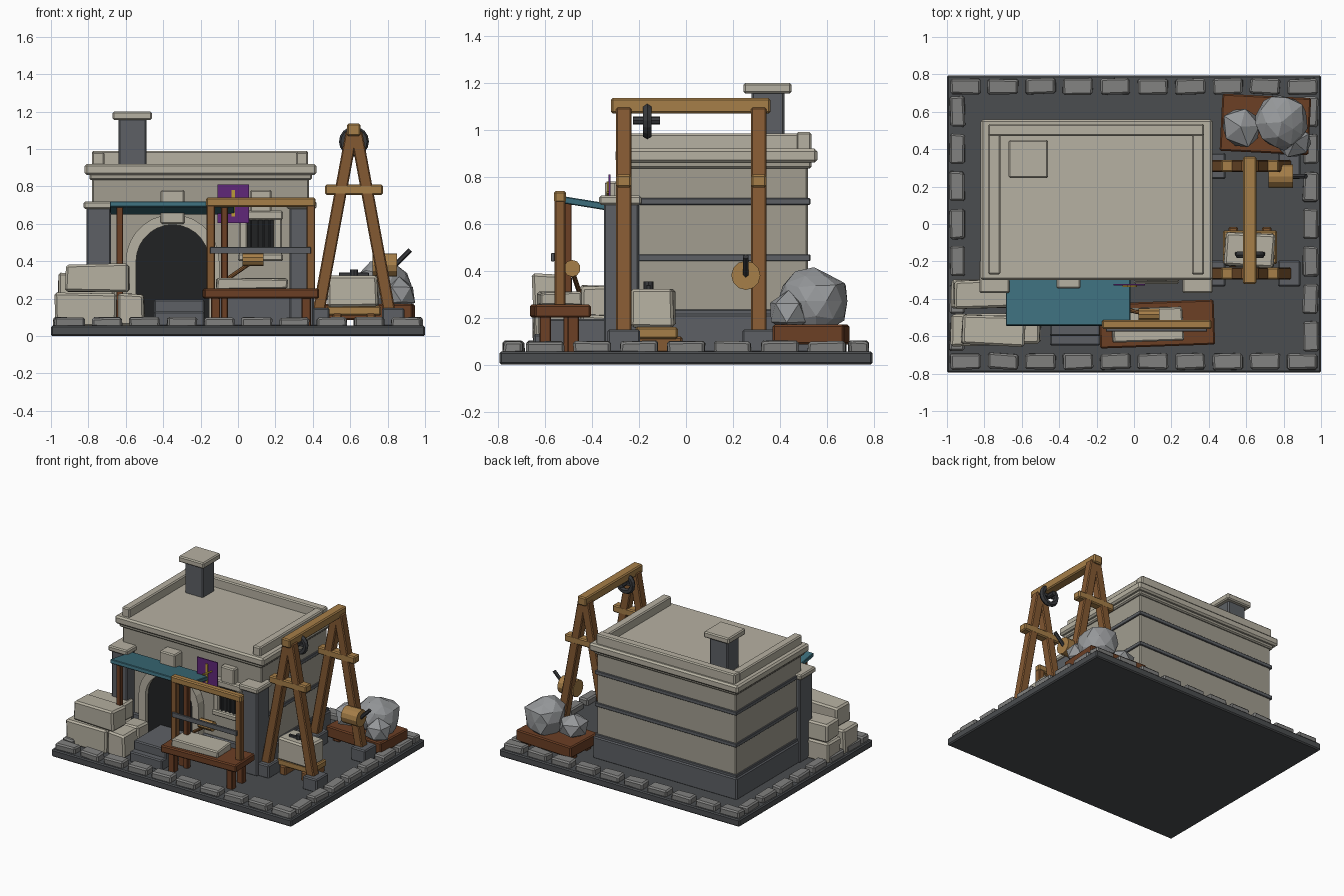
import bpy, bmesh, math, random
from mathutils import Vector

if "Cube" in bpy.data.objects:
    bpy.data.objects.remove(bpy.data.objects["Cube"])
random.seed(4)

COL = dict(ground=(.07, .075, .08), kerb=(.22, .22, .215), wall=(.36, .34, .28), trim=(.47, .44, .36),
           slate=(.11, .118, .13), wood_dark=(.15, .05, .018), wood=(.23, .10, .032),
           wood_light=(.38, .21, .065), teal=(.045, .155, .2), purple=(.115, .02, .19),
           black=(.015, .016, .017), iron=(.04, .042, .046), gold=(.5, .33, .04), rock=(.30, .31, .32))
MAT = {}
for k, c in COL.items():
    MAT[k] = bpy.data.materials.new(k)
    MAT[k].diffuse_color = (*c, 1)


def add(name, bm, mat, bev=0):
    bmesh.ops.recalc_face_normals(bm, faces=bm.faces)
    me = bpy.data.meshes.new(name)
    bm.to_mesh(me)
    bm.free()
    me.materials.append(MAT[mat])
    ob = bpy.data.objects.new(name, me)
    bpy.context.collection.objects.link(ob)
    if bev:
        m = ob.modifiers.new("bevel", 'BEVEL')
        m.width, m.segments = bev, 1
    return ob


def box(name, x, y, z, mat, rot=0, bev=.008, jitter=0):
    """Box from (min, max) pairs, turned about z, optionally hewn unevenly."""
    bm = bmesh.new()
    bmesh.ops.create_cube(bm, size=1)
    for v in bm.verts:
        v.co = Vector((v.co.x * (x[1] - x[0]), v.co.y * (y[1] - y[0]), v.co.z * (z[1] - z[0])))
        v.co += Vector([random.uniform(-jitter, jitter) for _ in range(3)])
    ob = add(name, bm, mat, bev)
    ob.location = ((x[0] + x[1]) / 2, (y[0] + y[1]) / 2, (z[0] + z[1]) / 2)
    ob.rotation_euler.z = rot
    return ob


def orient(ob, a, b):
    ob.location = (a + b) / 2
    ob.rotation_euler = (b - a).to_track_quat('Z', 'Y').to_euler()


def beam(name, a, b, w, mat):
    a, b = Vector(a), Vector(b)
    l = (b - a).length / 2
    orient(box(name, (-w / 2, w / 2), (-w / 2, w / 2), (-l, l), mat, bev=w * .1), a, b)


def rod(name, a, b, r, mat, n=12):
    a, b = Vector(a), Vector(b)
    bm = bmesh.new()
    bmesh.ops.create_cone(bm, cap_ends=True, segments=n, radius1=r, radius2=r, depth=(b - a).length)
    orient(add(name, bm, mat), a, b)


def prism(name, pts, y0, y1, mat):
    """Front-view outline (x, z) pushed from y0 to y1."""
    bm = bmesh.new()
    f = bm.faces.new([bm.verts.new((x, y0, z)) for x, z in pts])
    g = bmesh.ops.extrude_face_region(bm, geom=[f])
    bmesh.ops.translate(bm, vec=(0, y1 - y0, 0), verts=[v for v in g['geom'] if isinstance(v, bmesh.types.BMVert)])
    return add(name, bm, mat)


# ground slab and kerb stones
box("ground_slab", (-1, 1), (-.795, .795), (0, .055), 'ground')
for i in range(10):
    for s in (-1, 1):
        x = -.9 + .2 * i
        box("kerb_stone", (x - .08, x + .08), (s * .735 - .042, s * .735 + .042), (.045, .1),
            'kerb', random.uniform(-.04, .04), .01, .004)
for i in range(7):
    for s in (-1, 1):
        y = -.6 + .2 * i
        box("kerb_stone_side", (s * .945 - .04, s * .945 + .04), (y - .08, y + .08), (.045, .1),
            'kerb', random.uniform(-.04, .04), .01, .004)

# building shell
box("walls", (-.78, .38), (-.26, .52), (.05, .87), 'wall')
box("plinth", (-.80, .40), (-.275, .54), (.05, .215), 'slate')
for z in (.22, .455, .695):
    box("course_band", (-.79, .39), (-.255, .53), (z - .014, z + .014), 'slate', bev=.003)
box("cornice_lower", (-.795, .395), (-.28, .535), (.835, .87), 'wall')
box("cornice", (-.82, .42), (-.30, .56), (.86, .92), 'trim', bev=.012)
box("parapet_back", (-.78, .375), (.47, .535), (.91, .99), 'trim')
for n, x in (("left", -.78), ("right", .31)):
    box("parapet_" + n, (x, x + .065), (-.27, .48), (.91, .985), 'trim')
box("chimney", (-.64, -.49), (.28, .42), (.9, 1.17), 'slate')
box("chimney_cap", (-.67, -.46), (.245, .45), (1.155, 1.2), 'trim')
for n, x in (("left", -.81), ("right", .275)):
    box("pilaster_" + n, (x, x + .13), (-.35, -.2), (.05, .69), 'slate')
    box("pilaster_cap_" + n, (x - .015, x + .145), (-.37, -.19), (.68, .72), 'trim')

# arched doorway
def arch(r, n=14):
    return [(-.35 + r * math.cos(math.pi * i / n), .4 + r * math.sin(math.pi * i / n)) for i in range(n + 1)]


prism("doorway_dark", [(-.155, .05)] + arch(.195) + [(-.545, .05)], -.29, -.25, 'black')
prism("door_surround", [(-.1, .05)] + arch(.25) + [(-.6, .05), (-.545, .05)] + arch(.195)[::-1] + [(-.155, .05)],
      -.325, -.25, 'trim')
box("door_keystone", (-.415, -.285), (-.345, -.25), (.6, .78), 'trim')
box("door_step_low", (-.45, -.18), (-.65, -.45), (.05, .13), 'slate')
box("door_step_high", (-.45, -.18), (-.6, -.27), (.05, .195), 'slate')

# barred window
box("window_dark", (.05, .19), (-.285, -.25), (.44, .62), 'black', bev=0)
box("window_sill", (.0, .24), (-.32, -.25), (.40, .44), 'trim')
box("window_lintel", (.0, .24), (-.31, -.25), (.62, .67), 'trim')
for x in (.005, .19):
    box("window_jamb", (x, x + .045), (-.305, -.25), (.43, .63), 'trim')
for i in range(4):
    rod("window_bar", (.07 + .033 * i, -.292, .44), (.07 + .033 * i, -.292, .62), .007, 'iron', 6)
box("window_keystone", (.065, .18), (-.305, -.25), (.66, .78), 'trim')

# awning and banner
aw = box("awning", (-.685, -.02), (-.545, -.29), (.67, .7), 'teal', bev=.004)
aw.rotation_euler.x = -.16
for x in (-.632, -.072):
    beam("awning_post", (x, -.505, .05), (x, -.505, .69), .036, 'wood_dark')
box("banner", (-.11, .06), (-.33, -.322), (.605, .81), 'purple', bev=0)
box("banner_stripe", (-.035, -.017), (-.337, -.328), (.64, .78), 'gold', bev=0)
beam("banner_bar", (-.06, -.333, .69), (.015, -.333, .735), .01, 'gold')

# workbench with saw frame
box("bench_top", (-.185, .43), (-.655, -.415), (.2, .255), 'wood_dark', .035)
for x in (-.12, .365):
    for y in (-.6, -.48):
        beam("bench_leg", (x, y, .05), (x, y, .21), .05, 'wood_dark')
box("bench_stone", (-.115, .265), (-.625, -.445), (.25, .31), 'trim', .03, .008, .006)
for x in (-.145, .39):
    beam("saw_frame_post", (x, -.537, .25), (x, -.537, .71), .045, 'wood')
box("saw_frame_beam", (-.17, .415), (-.562, -.512), (.69, .74), 'wood_light')
box("saw_blade", (-.15, .39), (-.575, -.56), (.44, .475), 'slate', bev=.002)
rod("mallet_head", (.025, -.485, .41), (.135, -.485, .41), .036, 'wood_light', 10)
rod("mallet_handle", (.08, -.485, .4), (-.05, -.455, .31), .011, 'wood', 8)

# stacked cut stones
for x, y, z, r in [((-.98, -.65), (-.65, -.48), (.05, .23), .03), ((-.64, -.5), (-.64, -.47), (.05, .225), -.03),
                   ((-.92, -.585), (-.65, -.49), (.235, .385), -.03), ((-.975, -.67), (-.45, -.3), (.05, .2), 0),
                   ((-.96, -.66), (-.45, -.3), (.2, .335), .03), ((-.65, -.52), (-.45, -.31), (.05, .21), 0)]:
    box("cut_stone", x, y, z, 'trim', r, .012, .005)

# hoist with two A-frames
for y in (-.265, .31):
    for s in (-1, 1):
        beam("hoist_leg", (.62 + s * .195, y, .1), (.62 + s * .012, y, 1.09), .065, 'wood')
        fx = .63 + s * .2
        box("hoist_foot", (fx - .06, fx + .06), (y - .07, y + .07), (.05, .15), 'slate')
    box("hoist_crossbar", (.465, .775), (y - .033, y + .033), (.755, .81), 'wood_light')
box("hoist_beam", (.582, .655), (-.32, .36), (1.07, 1.135), 'wood_light')
bpy.ops.mesh.primitive_torus_add(major_segments=16, minor_segments=6, major_radius=.06, minor_radius=.02,
                                 location=(.62, -.165, 1.04), rotation=(math.pi / 2, 0, 0))
bpy.context.object.name = "pulley_wheel"
bpy.context.object.data.materials.append(MAT['iron'])
rod("pulley_axle", (.62, -.225, 1.04), (.62, -.11, 1.04), .018, 'iron', 8)
box("pulley_spoke", (.555, .685), (-.172, -.158), (1.03, 1.05), 'iron', bev=0)
rod("winch_drum", (.72, .255, .38), (.85, .255, .38), .062, 'wood_light')
rod("winch_crank", (.84, .255, .38), (.92, .255, .46), .013, 'iron', 6)

# block waiting on its sled
for x in (.53, .71):
    box("sled_runner", (x - .025, x + .025), (-.23, -.015), (.05, .12), 'wood')
box("sled_deck", (.475, .765), (-.215, -.035), (.11, .16), 'wood_light')
box("hoist_block", (.485, .75), (-.228, -.05), (.16, .325), 'trim', -.04, .012, .005)
beam("lifting_bar", (.54, -.16, .33), (.7, -.16, .33), .018, 'iron')
rod("lifting_pin", (.62, -.16, .3), (.62, -.16, .355), .022, 'iron', 8)

# raw rock on a tray
box("rock_tray", (.465, .94), (.38, .685), (.085, .17), 'wood_dark', -.05)
for x, y in ((.52, .45), (.88, .45), (.52, .62), (.88, .62)):
    box("tray_foot", (x - .03, x + .03), (y - .03, y + .03), (.05, .1), 'wood_dark')
for x, y, z, r, sz in [(.57, .52, .235, .118, .8), (.79, .545, .27, .15, .95), (.86, .44, .22, .095, .95)]:
    bm = bmesh.new()
    bmesh.ops.create_icosphere(bm, subdivisions=2 if r > .14 else 1, radius=r)
    for v in bm.verts:
        v.co *= random.uniform(.88, 1.1)
        v.co.z *= sz
    ob = add("raw_rock", bm, 'rock')
    ob.location = (x, y, z)
    ob.rotation_euler.z = random.uniform(0, 3)

for m in bpy.data.materials:
    if m.users and not m.is_grease_pencil:
        m.use_nodes = True
        m.node_tree.nodes["Principled BSDF"].inputs["Base Color"].default_value = m.diffuse_color
